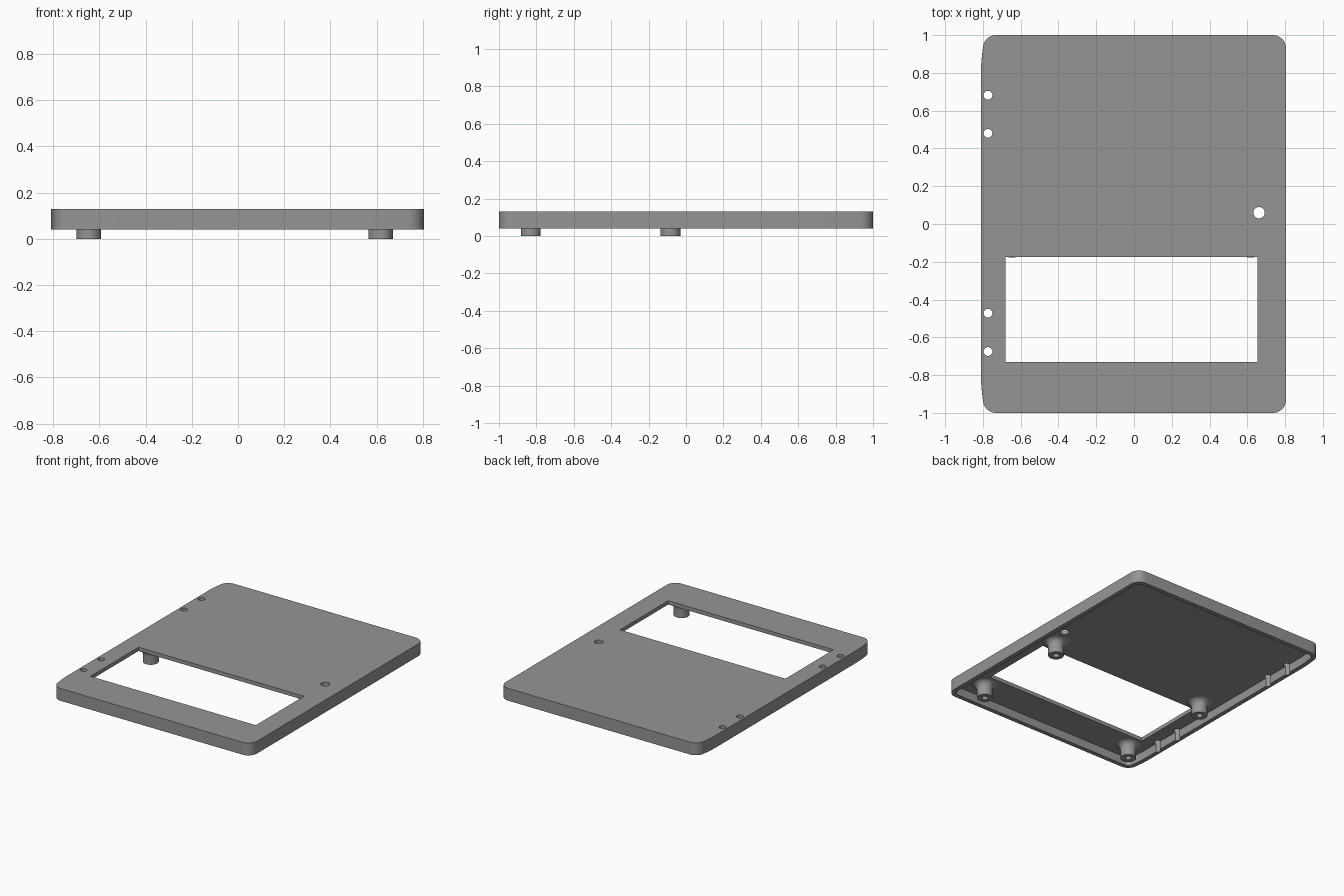
import bpy, bmesh, math

if "Cube" in bpy.data.objects:
    bpy.data.objects.remove(bpy.data.objects["Cube"])

grey = bpy.data.materials.new("mid_grey")
grey.diffuse_color = (0.3, 0.3, 0.3, 1)
grey.use_nodes = True
grey.node_tree.nodes["Principled BSDF"].inputs["Base Color"].default_value = grey.diffuse_color


def make_object(name, bm):
    bmesh.ops.recalc_face_normals(bm, faces=bm.faces[:])
    mesh = bpy.data.meshes.new(name)
    bm.to_mesh(mesh)
    bm.free()
    mesh.materials.append(grey)
    obj = bpy.data.objects.new(name, mesh)
    bpy.context.collection.objects.link(obj)
    return obj


def prism(name, outline, z0, z1):
    bm = bmesh.new()
    face = bm.faces.new([bm.verts.new((x, y, z0)) for x, y in outline])
    ext = bmesh.ops.extrude_face_region(bm, geom=[face])
    verts = [v for v in ext["geom"] if isinstance(v, bmesh.types.BMVert)]
    bmesh.ops.translate(bm, verts=verts, vec=(0, 0, z1 - z0))
    return make_object(name, bm)


def arc(cx, cy, r, a0, a1, n):
    angles = [math.radians(a0 + (a1 - a0) * i / n) for i in range(n + 1)]
    return [(cx + r * math.cos(a), cy + r * math.sin(a)) for a in angles]


def circle(x, y, r, n=32):
    return arc(x, y, r, 0, 360, n)[:-1]


def cut(target, cutter):
    mod = target.modifiers.new("cut", 'BOOLEAN')
    mod.operation = 'DIFFERENCE'
    mod.solver = 'EXACT'
    mod.object = cutter
    bpy.context.view_layer.objects.active = target
    bpy.ops.object.modifier_apply(modifier=mod.name)
    bpy.data.objects.remove(cutter)


def smooth(obj):
    bpy.ops.object.select_all(action='DESELECT')
    obj.select_set(True)
    bpy.context.view_layer.objects.active = obj
    bpy.ops.object.shade_smooth_by_angle(angle=math.radians(30))


# Rounded outline; the left side bulges slightly beyond its corners
def outline(t):
    back = arc(0.735, 0.93, 0.07 - t, 0, 90, 10)
    back += arc(-0.73, 0.93, 0.07 - t, 90, 172, 10)
    back += [(-0.804 + t, 0.90), (-0.808 + t, 0.865), (-0.81 + t, 0.82)]
    return back + [(x, -y) for x, y in reversed(back)]


# Cover: a shallow tray, open underneath
cover = prism("cover", outline(0), 0.04, 0.13)
cut(cover, prism("cavity_cutter", outline(0.032), -0.1, 0.102))

# Display window
cut(cover, prism("window_cutter",
                 [(-0.68, -0.73), (0.655, -0.73), (0.655, -0.175), (-0.68, -0.175)],
                 -0.1, 0.3))

# Four small holes beside the left wall and one larger hole on the right
for x, y, r in [(-0.773, 0.682, 0.023), (-0.773, 0.48, 0.023),
                (-0.773, -0.472, 0.023), (-0.773, -0.675, 0.023),
                (0.662, 0.06, 0.03)]:
    cut(cover, prism("hole_cutter", circle(x, y, r), -0.1, 0.3))
smooth(cover)

# Screw posts: lathed, with a blind hole and a flared foot against the plate
profile = [(0.0, 0.07), (0.021, 0.07), (0.021, 0.0), (0.053, 0.0), (0.053, 0.06)]
profile += arc(0.095, 0.06, 0.042, 180, 90, 8)[1:]
profile += [(0.095, 0.106), (0.0, 0.106)]


def screw_post(x, y, n=32):
    bm = bmesh.new()
    verts = [bm.verts.new((r, 0, z)) for r, z in profile]
    edges = [bm.edges.new(pair) for pair in zip(verts, verts[1:])]
    bmesh.ops.spin(bm, geom=verts + edges, cent=(0, 0, 0), axis=(0, 0, 1),
                   angle=math.tau, steps=n)
    bmesh.ops.remove_doubles(bm, verts=bm.verts[:], dist=1e-5)
    bmesh.ops.translate(bm, verts=bm.verts[:], vec=(x, y, 0))
    smooth(make_object("screw_post", bm))


for x in (-0.646, 0.617):
    for y in (-0.83, -0.083):
        screw_post(x, y)
